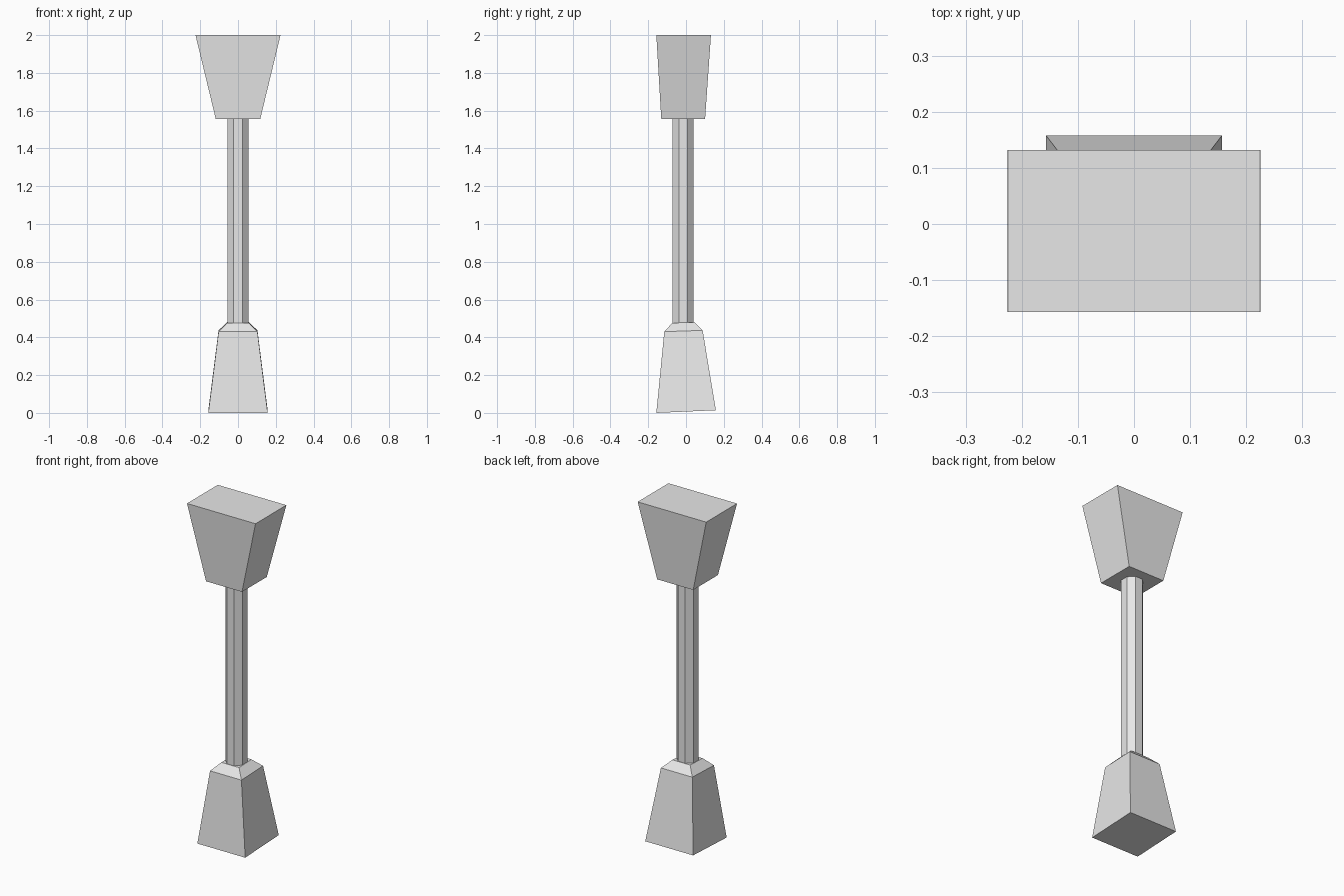
import bpy, bmesh, math

default = bpy.data.objects.get("Cube")
if default:
    bpy.data.objects.remove(default, do_unlink=True)

grey = bpy.data.materials.new("light grey")
grey.use_nodes = True
colour = (0.8, 0.8, 0.8, 1.0)
grey.diffuse_color = colour
grey.node_tree.nodes["Principled BSDF"].inputs["Base Color"].default_value = colour


def rectangle(half_x, front, back, z_front, z_back):
    return [(-half_x, front, z_front), (half_x, front, z_front),
            (half_x, back, z_back), (-half_x, back, z_back)]


def octagon(apothem, y, z):
    radius = apothem / math.cos(math.pi / 8)
    angles = [math.pi / 8 + i * math.pi / 4 for i in range(8)]
    return [(radius * math.cos(a), y + radius * math.sin(a), z) for a in angles]


def loft(name, rings):
    """Join rings from bottom to top and cap both ends."""
    bm = bmesh.new()
    loops = [[bm.verts.new(p) for p in ring] for ring in rings]
    n = len(loops[0])
    for low, high in zip(loops, loops[1:]):
        for i in range(n):
            j = (i + 1) % n
            bm.faces.new((low[i], low[j], high[j], high[i]))
    bm.faces.new(loops[0][::-1])
    bm.faces.new(loops[-1])
    bmesh.ops.recalc_face_normals(bm, faces=bm.faces)
    mesh = bpy.data.meshes.new(name)
    bm.to_mesh(mesh)
    bm.free()
    mesh.materials.append(grey)
    obj = bpy.data.objects.new(name, mesh)
    bpy.context.collection.objects.link(obj)
    return obj


# Tapered foot with a bevelled shoulder, slightly tilted
loft("base", [
    rectangle(0.157, -0.157, 0.158, 0.0, 0.014),
    rectangle(0.103, -0.115, 0.088, 0.43, 0.437),
    rectangle(0.058, -0.073, 0.044, 0.476, 0.48),
])

# Eight-sided shaft
loft("shaft", [octagon(0.056, -0.015, z) for z in (0.475, 1.565)])

# Head that widens toward the top
loft("head", [
    rectangle(0.118, -0.131, 0.101, 1.557, 1.557),
    rectangle(0.225, -0.157, 0.132, 2.0, 2.0),
])
